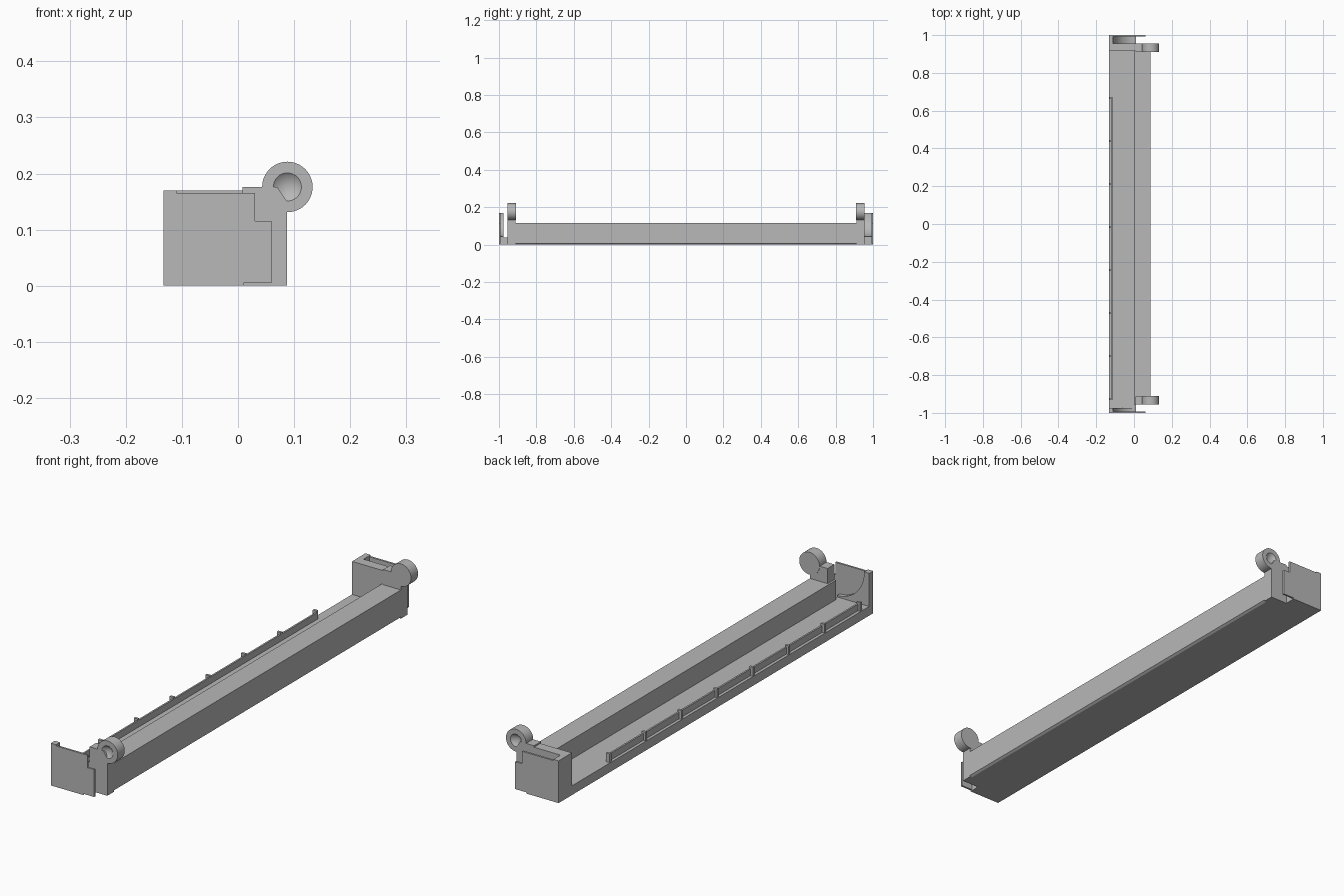
import bpy, bmesh, math

if "Cube" in bpy.data.objects:
    bpy.data.objects.remove(bpy.data.objects["Cube"], do_unlink=True)

grey = bpy.data.materials.new("matte grey")
grey.use_nodes = True
grey.diffuse_color = (0.48, 0.48, 0.48, 1)
grey.node_tree.nodes["Principled BSDF"].inputs["Base Color"].default_value = (0.48, 0.48, 0.48, 1)


def finish(name, bm, smooth=False):
    bmesh.ops.recalc_face_normals(bm, faces=bm.faces)
    mesh = bpy.data.meshes.new(name)
    bm.to_mesh(mesh)
    bm.free()
    mesh.materials.append(grey)
    obj = bpy.data.objects.new(name, mesh)
    bpy.context.collection.objects.link(obj)
    if smooth:
        bpy.ops.object.select_all(action='DESELECT')
        obj.select_set(True)
        bpy.context.view_layer.objects.active = obj
        bpy.ops.object.shade_smooth_by_angle(angle=math.radians(30))
    return obj


def extrude(name, profile, y0, y1, smooth=False):
    """Extrude an x-z outline along y."""
    bm = bmesh.new()
    face = bm.faces.new([bm.verts.new((x, y0, z)) for x, z in profile])
    new = bmesh.ops.extrude_face_region(bm, geom=[face])["geom"]
    verts = [v for v in new if isinstance(v, bmesh.types.BMVert)]
    bmesh.ops.translate(bm, verts=verts, vec=(0, y1 - y0, 0))
    return finish(name, bm, smooth)


def box(name, x0, x1, y0, y1, z0, z1):
    return extrude(name, [(x0, z0), (x1, z0), (x1, z1), (x0, z1)], y0, y1)


LEFT, FLOOR, TOP = -0.133, 0.037, 0.17

# Long tray: low floor with a raised beam along one side
extrude("tray_body", [(LEFT, 0), (0.078, 0), (0.087, 0.006), (0.087, 0.115),
                      (0, 0.115), (0, FLOOR), (LEFT, FLOOR)], -0.955, 0.955)

# Thin rail with evenly spaced ribs on the open edge
box("edge_rail", -0.121, -0.114, -0.925, 0.67, FLOOR - 0.005, 0.064)
for i in range(8):
    y = 0.667 - i * 0.2275
    box(f"rail_rib_{i + 1}", -0.131, -0.114, y - 0.005, y + 0.005, FLOOR - 0.005, 0.072)

# End parts
plate = [(LEFT, 0), (0.01, 0), (0.01, 0.005), (0.06, 0.005), (0.06, 0.115),
         (0.03, 0.115), (0.03, 0.165), (LEFT, 0.165)]
arc = [(0.01 - 0.12 * math.sin(a), 0.165 - 0.122 * math.cos(a))
       for a in [math.pi / 2 * i / 16 for i in range(17)]]
saddle = [(LEFT, 0), (0.01, 0)] + arc + [(-0.11, TOP), (LEFT, TOP)]
arm = [(0.008, 0), (0.087, 0), (0.087, 0.15), (0.07, 0.176), (0.008, 0.176)]


def pivot(name, side):
    """Round hinge boss with a conical dimple in its outer face."""
    bm = bmesh.new()
    n = 40
    rings = []
    for r, y in [(0.045, 0.91), (0.045, 0.955), (0.025, 0.955)]:
        rings.append([bm.verts.new((0.088 + r * math.cos(2 * math.pi * i / n), side * y,
                                    0.176 + r * math.sin(2 * math.pi * i / n)))
                      for i in range(n)])
    tip = bm.verts.new((0.088, side * 0.935, 0.176))
    bm.faces.new(rings[0])
    for i in range(n):
        j = (i + 1) % n
        for a, b in zip(rings, rings[1:]):
            bm.faces.new((a[i], a[j], b[j], b[i]))
        bm.faces.new((rings[2][i], rings[2][j], tip))
    finish(name, bm, True)


for side, label in ((-1, "front"), (1, "back")):
    extrude(f"{label}_end_plate", plate, side * 0.992, side)
    extrude(f"{label}_curved_saddle", saddle, side * (0.975 if side < 0 else 0.95),
            side, True)
    extrude(f"{label}_hinge_arm", arm, side * 0.912, side * 0.955)
    pivot(f"{label}_hinge_boss", side)

# Floor under the front gap, and the inner wall at the back
box("front_gap_floor", LEFT, 0.01, -0.98, -0.95, 0, FLOOR)
box("back_inner_wall", LEFT, 0.01, 0.915, 0.955, 0, TOP)
